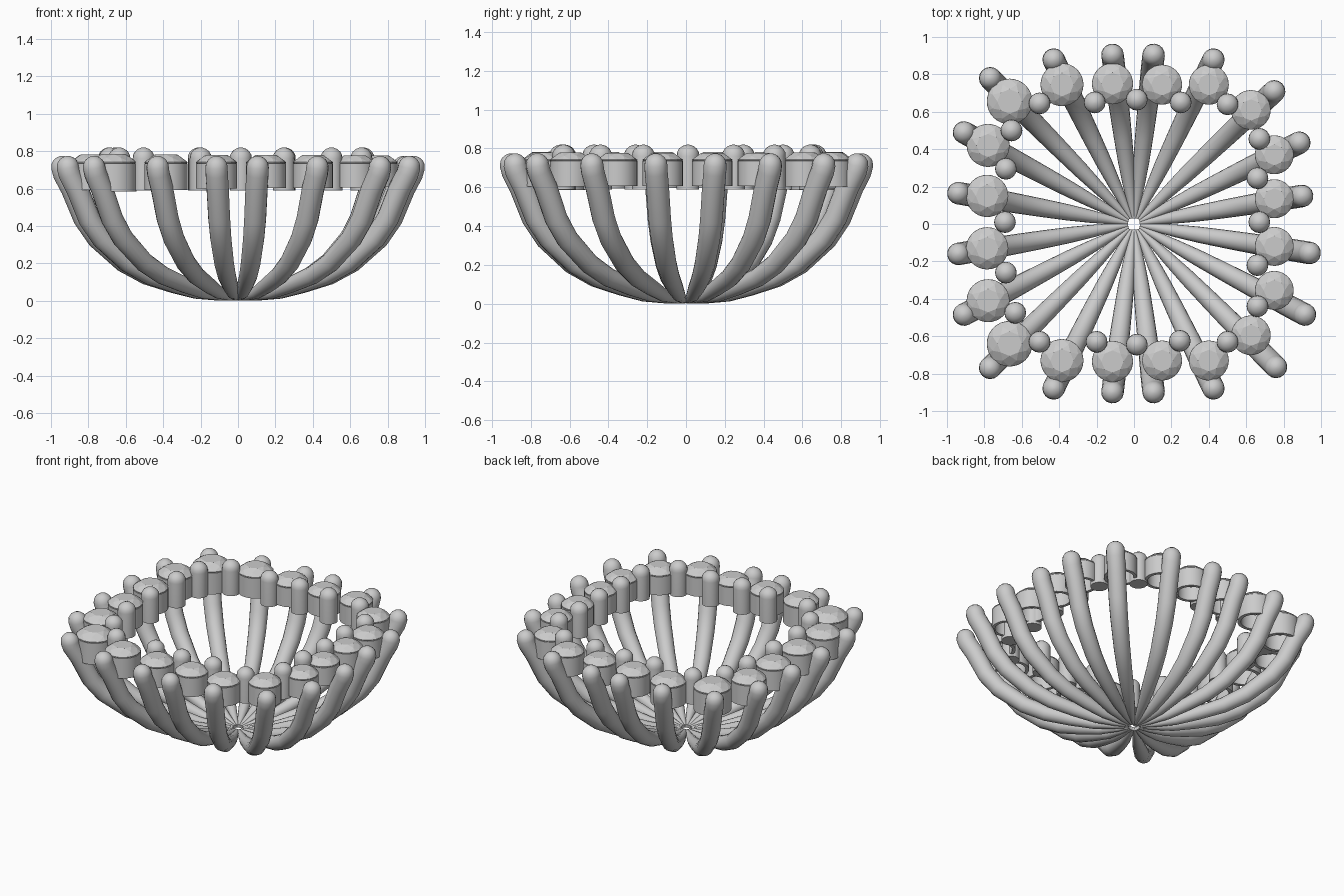
import bpy, bmesh, math
from mathutils import Vector

if "Cube" in bpy.data.objects:
    bpy.data.objects.remove(bpy.data.objects["Cube"])


def finish(name, bm, smooth=None):
    bmesh.ops.recalc_face_normals(bm, faces=bm.faces)
    me = bpy.data.meshes.new(name)
    bm.to_mesh(me)
    bm.free()
    ob = bpy.data.objects.new(name, me)
    bpy.context.collection.objects.link(ob)
    if smooth:
        bpy.ops.object.select_all(action='DESELECT')
        ob.select_set(True)
        bpy.context.view_layer.objects.active = ob
        bpy.ops.object.shade_smooth_by_angle(angle=math.radians(smooth))
    return ob


def bridge(bm, rings, closed=False):
    n = len(rings[0])
    pairs = list(zip(rings, rings[1:])) + ([(rings[-1], rings[0])] if closed else [])
    for a, b in pairs:
        for i in range(n):
            j = (i + 1) % n
            bm.faces.new((a[i], a[j], b[j], b[i]))


def tube(name, path, side, n=16):
    """Sweep a circle along (point, radius) pairs lying in the plane normal to side."""
    bm = bmesh.new()
    rings = []
    for k, (p, r) in enumerate(path):
        t = (path[min(k + 1, len(path) - 1)][0] - path[max(k - 1, 0)][0]).normalized()
        up = t.cross(side)
        rings.append([bm.verts.new(p + r * (math.cos(a) * side + math.sin(a) * up))
                      for a in (2 * math.pi * i / n for i in range(n))])
    bridge(bm, rings)
    bm.faces.new(rings[0])
    bm.faces.new(rings[-1])
    return finish(name, bm, 40)


def dome(p, r):
    """Rounded vertical tip above p."""
    return [(p + Vector((0, 0, r * math.sin(a))), r * math.cos(a))
            for a in (math.radians(d) for d in (20, 40, 60, 78, 88))]


# Outer prongs: curved claws rising from the centre
profile = [(0.035, 0.014, 0.012), (0.12, 0.024, 0.022), (0.24, 0.045, 0.034),
           (0.37, 0.085, 0.043), (0.52, 0.135, 0.049), (0.65, 0.205, 0.053),
           (0.80, 0.335, 0.057), (0.875, 0.44, 0.059), (0.945, 0.60, 0.06),
           (0.99, 0.68, 0.06), (1.0, 0.715, 0.06)]
tips = [(-.77, .78), (-.43, .88), (-.115, .905), (.105, .905), (.425, .88),
        (.75, .71), (.885, .435), (.90, .15), (.94, -.155), (.915, -.485),
        (.76, -.765), (.425, -.88), (.105, -.9), (-.115, -.9), (-.43, -.88),
        (-.77, -.77), (-.91, -.485), (-.94, -.16), (-.94, .165), (-.91, .49)]
for x, y in tips:
    d = Vector((x, y, 0))
    path = [(d * t + Vector((0, 0, z)), r) for t, z, r in profile]
    path += dome(path[-1][0], 0.06)
    tube("outer_prong", path, Vector((-y, x, 0)).normalized())

# Inner prongs: short rounded posts between the stones
posts = [(-.505, .645), (-.21, .65), (.015, .665), (.25, .65), (.5, .64),
         (.67, .455), (.66, .245), (.67, .01), (.66, -.22), (.66, -.44),
         (.5, -.63), (.245, -.625), (.015, -.645), (-.2, -.63), (-.505, -.63),
         (-.635, -.475), (-.685, -.26), (-.69, .01), (-.685, .295), (-.655, .5)]
for x, y in posts:
    top = Vector((x, y, 0.76))
    tube("inner_prong", [(Vector((x, y, 0.59)), 0.058), (top, 0.058)] + dome(top, 0.06),
         Vector((1, 0, 0)))


# Collar: hollow ring under each stone
def collar(x, y, r):
    bm = bmesh.new()
    lo, hi, n = 0.74 - 1.27 * r, 0.735, 32
    rings = [[bm.verts.new((x + q * math.cos(a), y + q * math.sin(a), z))
              for a in (2 * math.pi * i / n for i in range(n))]
             for q, z in ((r, lo), (r, hi), (r * 0.8, hi), (r * 0.8, lo))]
    bridge(bm, rings, True)
    finish("collar", bm, 30)


# Gem: faceted crown and pavilion
def gem(x, y, r):
    bm = bmesh.new()

    def ring(q, z, n, off=0.0):
        return [bm.verts.new((x + q * r * math.cos(a), y + q * r * math.sin(a), z))
                for a in (2 * math.pi * (i + off) / n for i in range(n))]
    g = 0.738
    table = ring(0.54, g + 0.38 * r, 8)
    star = ring(0.8, g + 0.23 * r, 8, 0.5)
    upper = ring(1.0, g + 0.04 * r, 16)
    lower = ring(1.0, g, 16)
    tip = bm.verts.new((x, y, g - 0.86 * r))
    bm.faces.new(table)
    for i in range(8):
        j, h = (i + 1) % 8, (i - 1) % 8
        a, b, c = upper[2 * i], upper[2 * i + 1], upper[(2 * i + 2) % 16]
        bm.faces.new((table[i], table[j], star[i]))
        bm.faces.new((table[i], star[i], a, star[h]))
        bm.faces.new((star[i], a, b))
        bm.faces.new((star[i], b, c))
    bridge(bm, [upper, lower])
    for i in range(16):
        bm.faces.new((lower[i], lower[(i + 1) % 16], tip))
    finish("gem", bm)


stones = [(-.665, .655, .122), (-.385, .745, .115), (-.115, .75, .11),
          (.15, .745, .107), (.4, .745, .107), (.625, .61, .106),
          (.75, .37, .104), (.75, .135, .104), (.75, -.12, .104),
          (.75, -.355, .104), (.625, -.595, .106), (.4, -.73, .107),
          (.15, -.73, .107), (-.115, -.735, .11), (-.385, -.73, .115),
          (-.665, -.64, .122), (-.78, -.41, .115), (-.785, -.13, .113),
          (-.785, .15, .113), (-.78, .42, .115)]
for s in stones:
    collar(*s)
    gem(*s)
